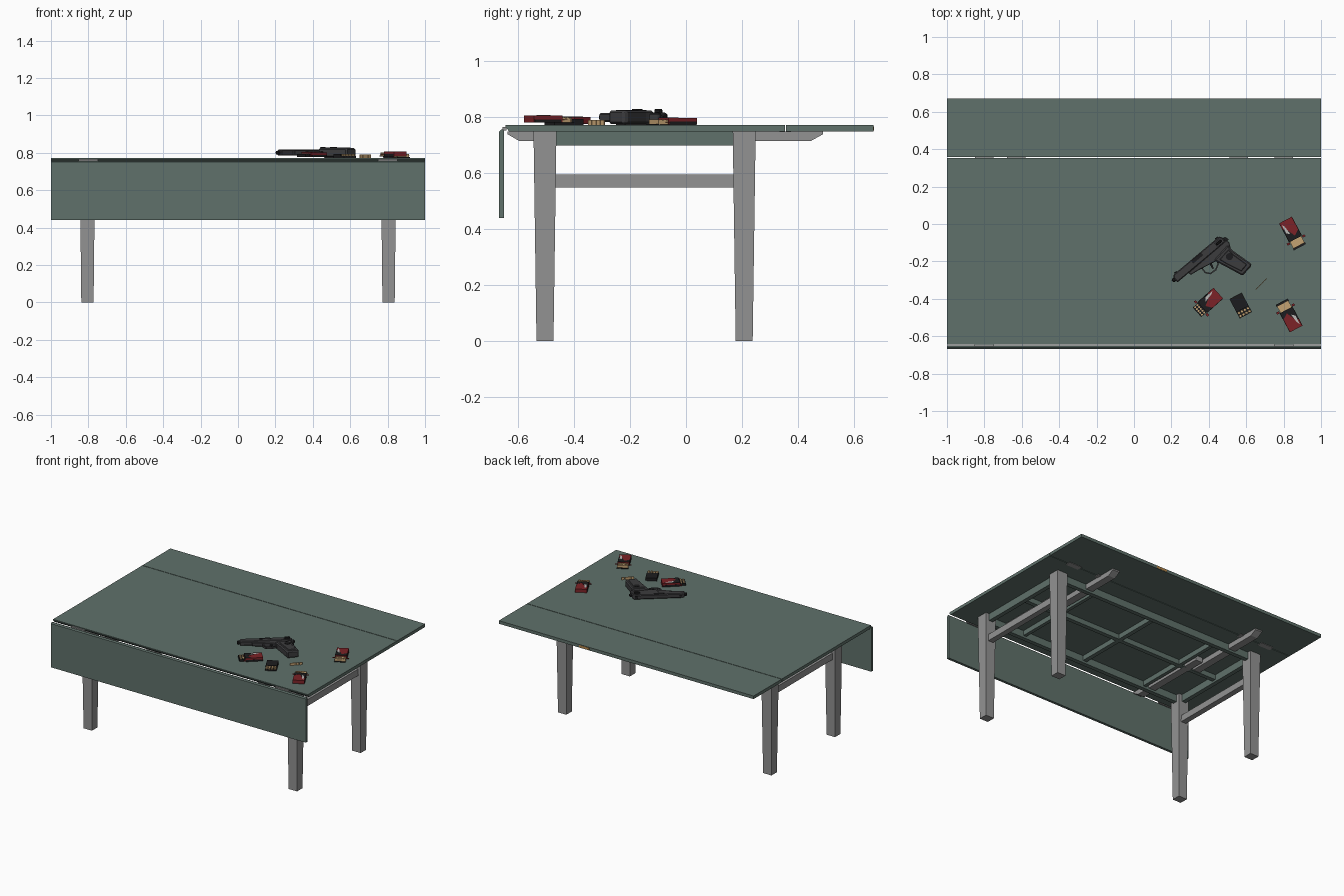
import bpy, bmesh, math
from mathutils import Matrix, Vector

if "Cube" in bpy.data.objects:
    bpy.data.objects.remove(bpy.data.objects["Cube"])


def mat(name, r, g, b):
    m = bpy.data.materials.new(name)
    m.diffuse_color = (r, g, b, 1)
    m.use_nodes = True
    m.node_tree.nodes["Principled BSDF"].inputs["Base Color"].default_value = m.diffuse_color
    return m


GREEN = mat("green_paint", .115, .165, .145)
GREY = mat("grey_paint", .29, .29, .29)
GUN = mat("gunmetal", .045, .045, .048)
BLACK = mat("black", .012, .012, .013)
RED = mat("dark_red", .2, .016, .02)
CREAM = mat("cream_brass", .55, .36, .17)
WHITE = mat("pale_print", .5, .48, .47)
BRASS = mat("orange_brass", .45, .24, .07)


def prism(name, pts, lo, hi, m, axis='z', M=None, bevel=0):
    """Extrude a 2D outline: z -> (x,y), x -> (y,z)."""
    bm = bmesh.new()
    put = (lambda p, h: (p[0], p[1], h)) if axis == 'z' else (lambda p, h: (h, p[0], p[1]))
    a = [bm.verts.new(put(p, lo)) for p in pts]
    b = [bm.verts.new(put(p, hi)) for p in pts]
    n = len(pts)
    bm.faces.new(a)
    bm.faces.new(b)
    for i in range(n):
        bm.faces.new((a[i], a[(i + 1) % n], b[(i + 1) % n], b[i]))
    bmesh.ops.recalc_face_normals(bm, faces=bm.faces)
    if bevel:
        bmesh.ops.bevel(bm, geom=bm.edges[:], offset=bevel, segments=1, affect='EDGES')
    me = bpy.data.meshes.new(name)
    bm.to_mesh(me)
    bm.free()
    me.materials.append(m)
    ob = bpy.data.objects.new(name, me)
    bpy.context.collection.objects.link(ob)
    if M:
        ob.matrix_world = M
    return ob


def box(name, x0, x1, y0, y1, z0, z1, m, M=None, bevel=0):
    return prism(name, [(x0, y0), (x1, y0), (x1, y1), (x0, y1)], z0, z1, m, M=M, bevel=bevel)


def disc(name, x, y, r, z0, z1, m, M, n=12):
    pts = [(x + r * math.cos(2 * math.pi * i / n), y + r * math.sin(2 * math.pi * i / n)) for i in range(n)]
    return prism(name, pts, z0, z1, m, M=M)


# Table top, raised back leaf and hanging front leaf with rounded joints
arc = [(-.645 + .016 * (1 - math.sin(t)), .752 + .016 * (1 - math.cos(t)))
       for t in (0, .4, .8, 1.2, 1.57)]
prism("table_top", [(.353, .75), (.353, .772), (-.645, .772), (-.645, .765), (-.632, .75)], -1, 1, GREEN, 'x')
box("back_leaf", -1, 1, .357, .67, .75, .772, GREEN)
prism("front_leaf", [(-.668, .44), (-.65, .44), (-.65, .75), (-.653, .757), (-.66, .757), (-.668, .75)],
      -1, 1, GREEN, 'x')
# Hinges and edge catch
for x in (-.8, .8):
    box("front_hinge", x - .052, x + .052, -.655, -.642, .753, .766, GREY)
for x in (-.8, -.63, .56, .8):
    box("back_hinge", x - .05, x + .05, .335, .375, .747, .7502, GREY)
box("edge_catch", .29, .37, .66, .6715, .753, .768, BRASS)

# Tapered legs
for x in (-.805, .805):
    for y in (-.504, .208):
        leg = box("leg", x - .041, x + .041, y - .041, y + .041, 0, .75, GREY)
        for v in leg.data.vertices:
            if v.co.z < .01:
                v.co.x = x + (v.co.x - x) * .8
                v.co.y = y + (v.co.y - y) * .74
    box("side_stretcher", x - .02, x + .02, -.47, .18, .55, .596, GREY)
    box("side_apron", x - .015, x + .015, -.47, .18, .70, .75, GREEN)
# Long aprons and inner braces
for y in (-.504, .208):
    box("long_apron", -.77, .77, y - .015, y + .015, .70, .75, GREEN)
box("long_brace", -.79, .79, -.163, -.133, .715, .75, GREEN)
box("cross_brace", -.015, .015, -.49, .194, .715, .75, GREEN)
for x in (-.5, .5):
    box("cross_brace", x - .012, x + .012, -.49, .194, .715, .75, GREEN)
# Sliding leaf supports: pulled out at the back, pushed in at the front
for x in (.56, -.63):
    prism("back_slide", [(-.13, .715), (.445, .715), (.49, .74), (.49, .75), (-.13, .75)], x - .027, x + .027, GREY, 'x')
    prism("front_slide", [(-.02, .715), (-.595, .715), (-.638, .74), (-.638, .75), (-.02, .75)],
          -x - .027, -x + .027, GREY, 'x')

# Pistol lying on its side: local x runs muzzle to rear, local -y runs toward the grip
G = Matrix.Translation((.203, -.278, .772)) @ Matrix.Rotation(math.radians(40), 4, 'Z')
prism("pistol_slide", [(.01, 0), (.33, 0), (.34, -.02), (.335, -.045), (.0, -.045), (-.0, -.012)],
      .012, .044, GUN, M=G, bevel=.005)
box("pistol_barrel", -.016, .1, -.034, -.012, .018, .038, BLACK, G, .005)
box("slide_opening", .13, .2, -.022, -.004, .03, .0455, BLACK, G)
prism("pistol_frame", [(.08, -.043), (.345, -.04), (.35, -.06), (.335, -.09), (.23, -.09), (.13, -.068), (.08, -.06)],
      .014, .042, GUN, M=G, bevel=.003)
prism("pistol_grip", [(.225, -.08), (.335, -.065), (.335, -.1), (.367, -.222), (.36, -.232), (.29, -.242), (.25, -.14)],
      .004, .052, GUN, M=G, bevel=.007)
prism("grip_panel", [(.25, -.095), (.322, -.085), (.325, -.12), (.348, -.212), (.3, -.22), (.265, -.14)],
      .001, .055, GUN, M=G, bevel=.004)
disc("grip_medallion", .302, -.118, .019, .05, .0575, BLACK, G)
prism("hammer", [(.33, -.02), (.352, -.022), (.358, -.045), (.335, -.05)], .022, .034, BLACK, M=G)
box("safety_lever", .29, .325, -.03, -.018, .004, .058, BLACK, G, .003)
for i in range(6):
    box("slide_groove", .285 + i * .007, .288 + i * .007, -.043, -.006, .043, .045, BLACK, G)
# Trigger guard as a chain of short bars, and the trigger
guard = [(.15, -.068), (.148, -.1), (.165, -.122), (.2, -.125), (.23, -.11), (.24, -.09)]
for p, q in zip(guard, guard[1:]):
    a, b = Vector(p), Vector(q)
    d = (b - a).normalized() * .003
    n = Vector((-d.y, d.x)) * 1.2
    prism("trigger_guard", [a - d - n, b + d - n, b + d + n, a - d + n], .021, .035, GUN, M=G)
prism("trigger", [(.195, -.075), (.21, -.075), (.198, -.112), (.19, -.11)], .024, .032, BLACK, M=G)
box("front_sight", .02, .035, -.003, .006, .025, .031, BLACK, G)
box("rear_sight", .305, .322, -.003, .006, .018, .038, BLACK, G)


# Cartridge boxes: local -y end is open and shows the tray
def carton(cx, cy, deg, lift, cream):
    M = Matrix.Translation((cx, cy, .772 + lift)) @ Matrix.Rotation(math.radians(deg), 4, 'Z')
    box("carton", -.038, .038, -.04, .075, .002, .026, RED, M)
    box("carton_side_band", -.039, .039, -.036, .072, .001, .013, BLACK, M)
    prism("carton_top_band", [(-.038, -.04), (.038, -.04), (.038, .0), (.005, -.022), (-.02, .03), (-.038, .035)],
          .026, .027, BLACK, M=M)
    prism("carton_top_print", [(-.03, .01), (-.012, -.005), (-.02, .045), (-.03, .06)], .027, .0277, WHITE, M=M)
    box("carton_tray", -.034, .034, -.078, -.04, .002, .018, CREAM if cream else BLACK, M)
    if cream:
        box("carton_flap", -.037, .037, -.09, -.078, .001, .004, BLACK, M)
        box("tray_end", -.036, .036, -.08, -.076, .002, .02, CREAM, M)
    for i in range(5):
        for j in range(2):
            disc("cartridge", -.027 + i * .0135, -.051 - j * .016, .0055, .016, .021, CREAM, M, 8)
    for s in (-1, 1):
        box("side_flap", s * .046 - .008, s * .046 + .008, -.052, -.04, .01, .012, RED, M)


carton(.395, -.42, -48, .004, False)
carton(.845, -.045, 28, 0, True)
carton(.832, -.495, 208, .008, True)

# Small black cartridge tray with exposed rounds
T = Matrix.Translation((.57, -.435, .772)) @ Matrix.Rotation(math.radians(28), 4, 'Z')
box("small_tray", -.037, .037, -.022, .058, .001, .022, BLACK, T)
box("small_tray_base", -.037, .037, -.06, -.022, .001, .01, BLACK, T)
for i in range(4):
    for j in range(2):
        disc("loose_round", -.027 + i * .018, -.032 - j * .018, .008, .01, .02, CREAM, T, 8)
# Narrow upright strip of rounds beside the grip
S = Matrix.Translation((.68, -.32, .772)) @ Matrix.Rotation(math.radians(45), 4, 'Z')
for i in range(4):
    box("round_strip", -.041 + i * .021, -.022 + i * .021, -.002, .002, .001, .018, CREAM, S)
